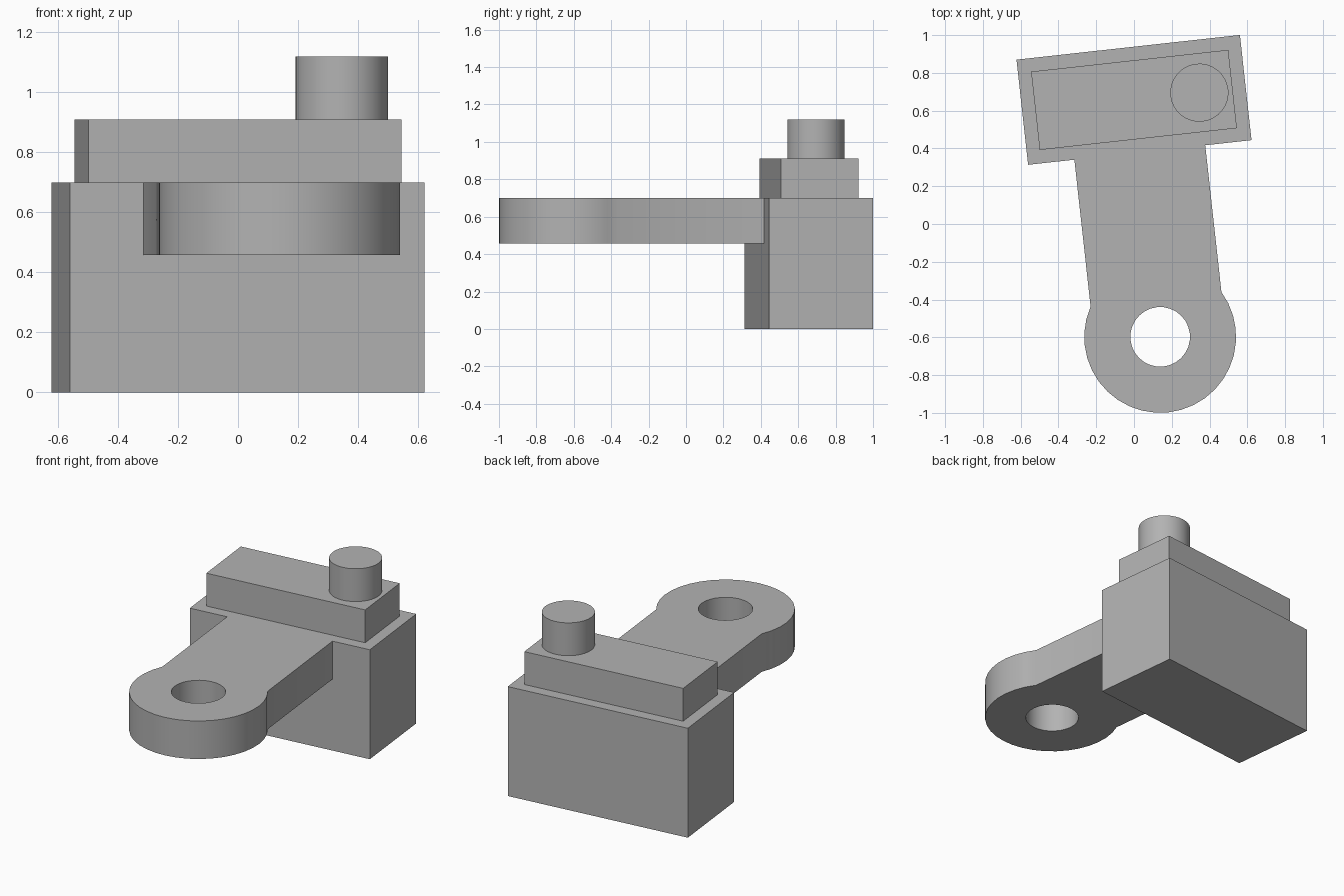
import bpy, bmesh, math
from mathutils import Matrix, Vector

cube = bpy.data.objects.get("Cube")
if cube:
    bpy.data.objects.remove(cube, do_unlink=True)

GREY = (0.45, 0.45, 0.45, 1)
mat = bpy.data.materials.new("plain grey")
mat.use_nodes = True
mat.diffuse_color = GREY
mat.node_tree.nodes["Principled BSDF"].inputs["Base Color"].default_value = GREY

# All parts share one frame, centred on the block and turned slightly
FRAME = Matrix.Translation((0, 0.657, 0)) @ Matrix.Rotation(math.radians(6.3), 4, 'Z')
BLOCK_DEPTH, BLOCK_TOP = 0.56, 0.7


def ring(x, y, radius, start, end, steps):
    """Points along an arc, angles in degrees."""
    angles = [math.radians(start + (end - start) * i / steps) for i in range(steps + 1)]
    return [(x + radius * math.cos(a), y + radius * math.sin(a)) for a in angles]


def rectangle(width, depth):
    w, d = width / 2, depth / 2
    return [(-w, -d), (w, -d), (w, d), (-w, d)]


def prism(name, loops, bottom, top):
    """Fill the closed loops (outline, then holes) and extrude upward."""
    bm = bmesh.new()
    edges = []
    for loop in loops:
        verts = [bm.verts.new((x, y, bottom)) for x, y in loop]
        edges += [bm.edges.new((v, verts[i - 1])) for i, v in enumerate(verts)]
    if len(loops) == 1:
        bm.faces.new(verts)
    else:
        bmesh.ops.triangle_fill(bm, edges=edges, use_beauty=True)
    result = bmesh.ops.extrude_face_region(bm, geom=bm.faces[:], use_keep_orig=True)
    lifted = [g for g in result["geom"] if isinstance(g, bmesh.types.BMVert)]
    bmesh.ops.translate(bm, verts=lifted, vec=Vector((0, 0, top - bottom)))
    bmesh.ops.recalc_face_normals(bm, faces=bm.faces[:])
    mesh = bpy.data.meshes.new(name)
    bm.to_mesh(mesh)
    bm.free()
    mesh.materials.append(mat)
    obj = bpy.data.objects.new(name, mesh)
    obj.matrix_world = FRAME
    bpy.context.collection.objects.link(obj)
    bpy.ops.object.select_all(action='DESELECT')
    obj.select_set(True)
    bpy.context.view_layer.objects.active = obj
    bpy.ops.object.shade_smooth_by_angle(angle=math.radians(25))
    return obj


# Main block and the narrower step on top
prism("base_block", [rectangle(1.19, BLOCK_DEPTH)], 0, BLOCK_TOP)
prism("top_step", [rectangle(1.05, 0.417)], BLOCK_TOP, 0.91)

# Round post near one end of the step
prism("post", [ring(0.348, 0, 0.154, 0, 360, 32)[:-1]], 0.91, 1.12)

# Arm ending in a rounded eye with a through hole
EYE_Y, EYE_RADIUS, ARM_HALF = -1.262, 0.402, 0.3485
neck = math.degrees(math.acos(ARM_HALF / EYE_RADIUS))
outline = [(-ARM_HALF, -BLOCK_DEPTH / 2), (ARM_HALF, -BLOCK_DEPTH / 2)]
outline += ring(0, EYE_Y, EYE_RADIUS, neck, -180 - neck, 24)
hole = ring(0, EYE_Y, 0.158, 0, 360, 28)[:-1]
prism("eye_arm", [outline, hole], 0.457, BLOCK_TOP)
